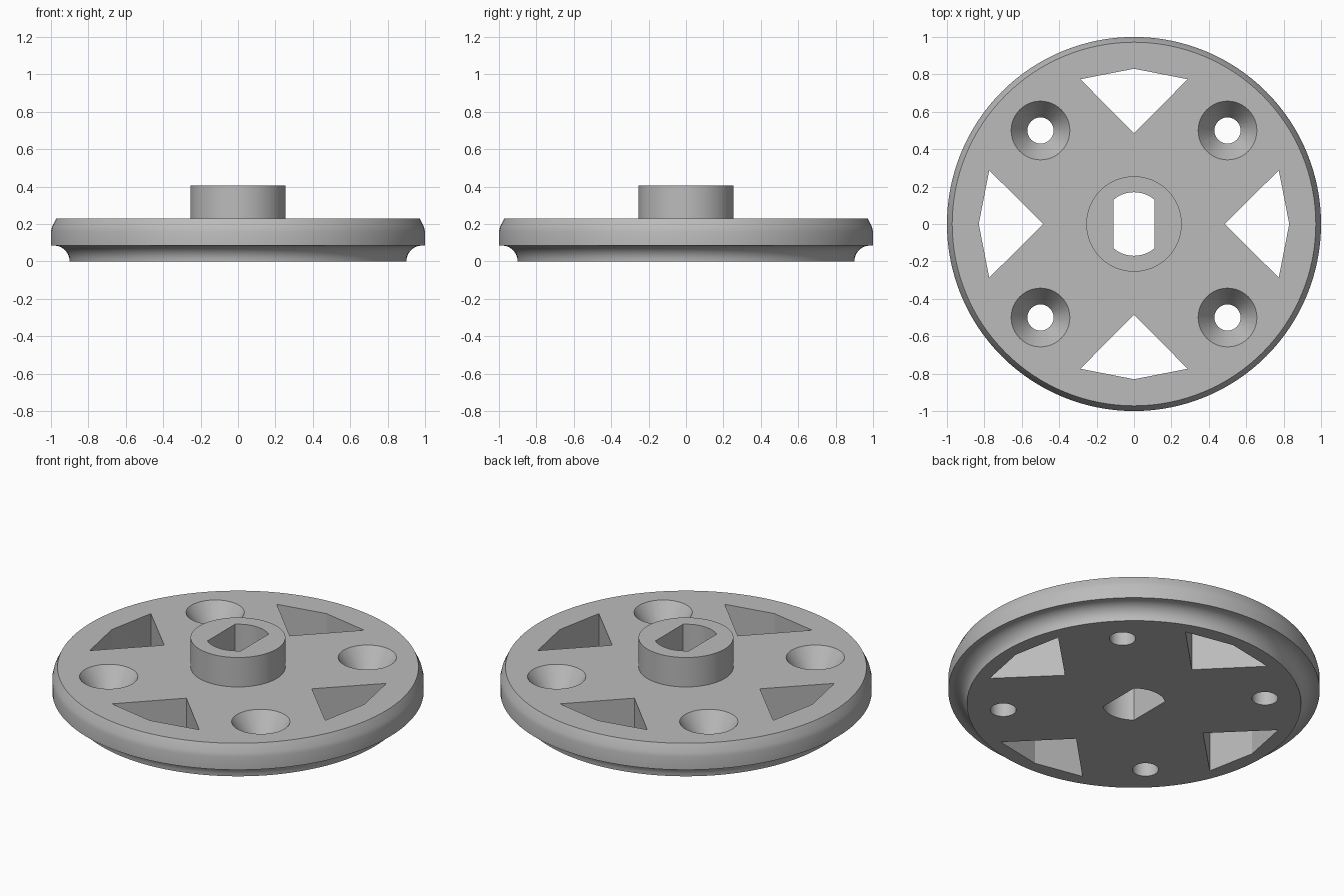
import bpy
import bmesh
from math import cos, sin, pi, radians, sqrt

if "Cube" in bpy.data.objects:
    bpy.data.objects.remove(bpy.data.objects["Cube"], do_unlink=True)

grey = bpy.data.materials.new("plain_grey")
grey.use_nodes = True
grey.diffuse_color = (0.5, 0.5, 0.5, 1)
grey.node_tree.nodes["Principled BSDF"].inputs["Base Color"].default_value = (0.5, 0.5, 0.5, 1)


def finish(bm, name):
    bmesh.ops.recalc_face_normals(bm, faces=bm.faces)
    mesh = bpy.data.meshes.new(name)
    bm.to_mesh(mesh)
    bm.free()
    mesh.materials.append(grey)
    obj = bpy.data.objects.new(name, mesh)
    bpy.context.collection.objects.link(obj)
    return obj


def lathe(name, profile, sides, x=0, y=0):
    """Closed solid of revolution from (radius, height) points, bottom to top."""
    bm = bmesh.new()
    rings = []
    for r, z in profile:
        rings.append([bm.verts.new((x + r * cos(2 * pi * i / sides),
                                    y + r * sin(2 * pi * i / sides), z)) for i in range(sides)])
    for low, high in zip(rings, rings[1:]):
        for i in range(sides):
            j = (i + 1) % sides
            bm.faces.new((low[i], low[j], high[j], high[i]))
    bm.faces.new(rings[0][::-1])
    bm.faces.new(rings[-1])
    return finish(bm, name)


def prism(name, outline, z0, z1):
    bm = bmesh.new()
    face = bm.faces.new([bm.verts.new((px, py, z0)) for px, py in outline])
    top = bmesh.ops.extrude_face_region(bm, geom=[face])["geom"]
    bmesh.ops.translate(bm, vec=(0, 0, z1 - z0),
                        verts=[v for v in top if isinstance(v, bmesh.types.BMVert)])
    return finish(bm, name)


# Disc and hub in one turned profile: coved foot, upright rim, chamfered top edge
PLATE_TOP, HUB_TOP = 0.23, 0.405
COVE = 0.085
cove = [(0.985 - COVE * cos(t * pi / 16), COVE * sin(t * pi / 16)) for t in range(9)]
profile = cove + [(1, COVE), (1, 0.16), (0.994, 0.185), (0.972, PLATE_TOP),
                  (0.255, PLATE_TOP), (0.255, HUB_TOP)]
wheel = lathe("hub_disc", profile, 128)

cutters = []

# Double-flat shaft hole
R, FLAT = 0.17, 0.11
edge = sqrt(R * R - FLAT * FLAT)
arc = [(FLAT * (1 - t / 6), sqrt(R * R - (FLAT * (1 - t / 6)) ** 2)) for t in range(13)]
cutters.append(prism("shaft_cutter", arc + [(-px, -py) for px, py in arc], -0.1, 0.5))

# Four kite-shaped windows and four countersunk screw holes
kite = [(0, 0.485), (0.287, 0.774), (0, 0.83), (-0.287, 0.774)]
for k in range(4):
    c, s = round(cos(k * pi / 2)), round(sin(k * pi / 2))
    cutters.append(prism("window_cutter", [(c * px - s * py, s * px + c * py) for px, py in kite],
                         -0.1, 0.3))
    cutters.append(lathe("screw_cutter",
                         [(0.07, -0.1), (0.07, 0.1), (0.157, PLATE_TOP), (0.157, 0.3)],
                         48, 0.5 * (c - s), 0.5 * (c + s)))

bpy.ops.object.select_all(action="DESELECT")
bpy.context.view_layer.objects.active = wheel
wheel.select_set(True)
for cutter in cutters:
    cutter.hide_render = True
    mod = wheel.modifiers.new("cut", "BOOLEAN")
    mod.operation = "DIFFERENCE"
    mod.solver = "EXACT"
    mod.object = cutter
    bpy.ops.object.modifier_apply(modifier=mod.name)
    bpy.data.objects.remove(cutter, do_unlink=True)

bpy.ops.object.shade_smooth_by_angle(angle=radians(20))
